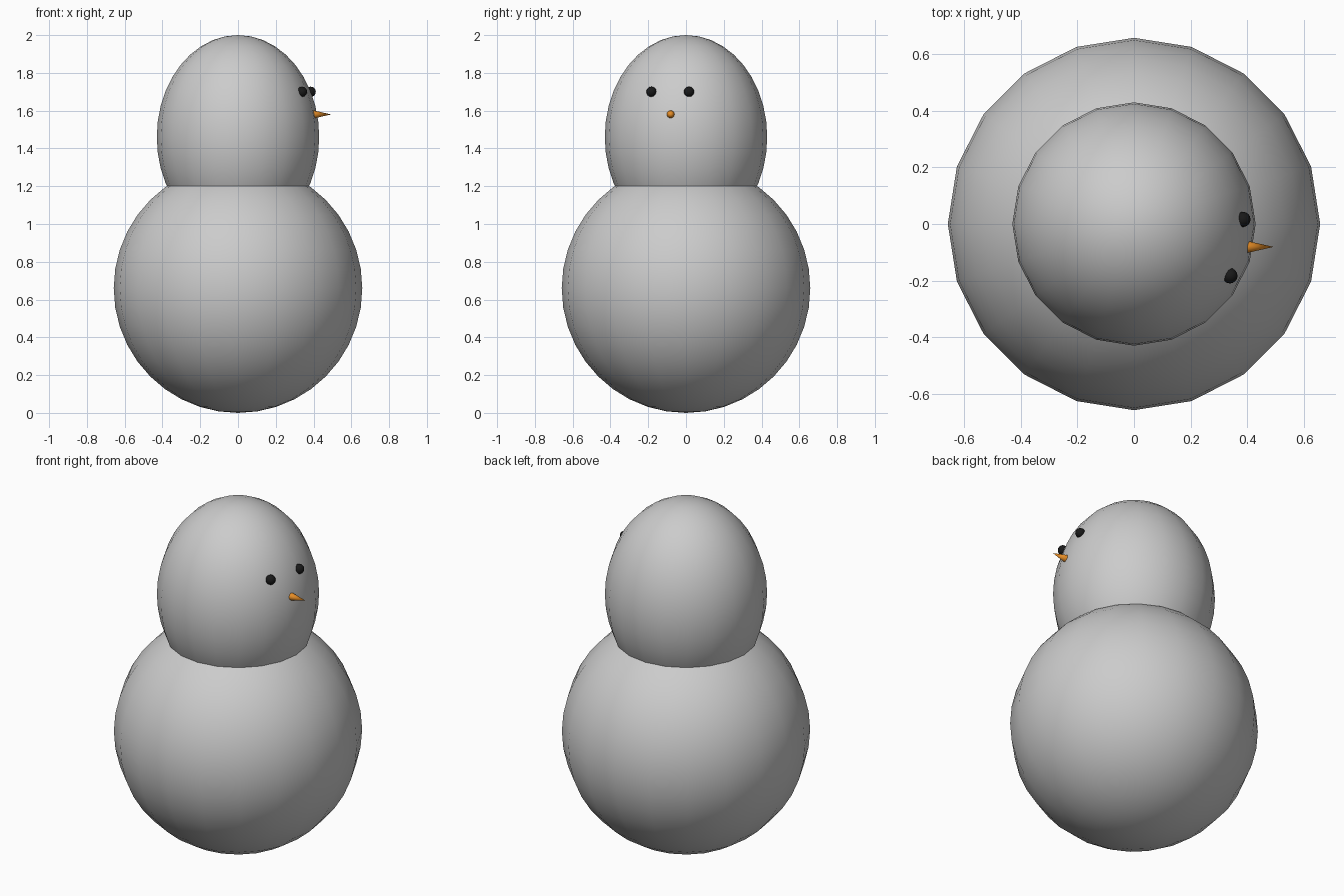
import bpy
from math import pi, sqrt

if "Cube" in bpy.data.objects:
    bpy.data.objects.remove(bpy.data.objects["Cube"])


def paint(obj, name, color):
    mat = bpy.data.materials.get(name) or bpy.data.materials.new(name)
    mat.diffuse_color = color
    mat.use_nodes = True
    mat.node_tree.nodes["Principled BSDF"].inputs["Base Color"].default_value = mat.diffuse_color
    obj.data.materials.append(mat)


def ball(name, center, rx, rz, segments=20, rings=20):
    bpy.ops.mesh.primitive_uv_sphere_add(segments=segments, ring_count=rings,
                                         radius=1, location=center)
    obj = bpy.context.object
    obj.name = name
    obj.scale = (rx, rx, rz)
    bpy.ops.object.transform_apply(location=False, rotation=False, scale=True)
    bpy.ops.object.shade_smooth()
    return obj


# Snow body and egg-shaped head, overlapping at the neck
BODY_R, HEAD_R, HEAD_H, HEAD_Z = 0.658, 0.43, 0.54, 1.46
ball("body", (0, 0, 0.66), BODY_R, 0.66)
ball("head", (0, 0, HEAD_Z), HEAD_R, HEAD_H)

# Eyes sit half sunk into the head surface
EYE_Z = 1.70
ring = HEAD_R * sqrt(1 - ((EYE_Z - HEAD_Z) / HEAD_H) ** 2)
for i, y in enumerate((-0.183, 0.016)):
    eye = ball(f"eye_{i + 1}", (sqrt(ring ** 2 - y ** 2), y, EYE_Z), 0.027, 0.027, 16, 12)
    paint(eye, "coal", (0.01, 0.01, 0.01, 1))

# Carrot nose pointing along +x
bpy.ops.mesh.primitive_cone_add(vertices=20, radius1=0.021, radius2=0, depth=0.092,
                                location=(0.447, -0.081, 1.58), rotation=(0, pi / 2, 0))
nose = bpy.context.object
nose.name = "nose"
bpy.ops.object.shade_smooth_by_angle()
paint(nose, "carrot", (0.8, 0.27, 0.02, 1))
